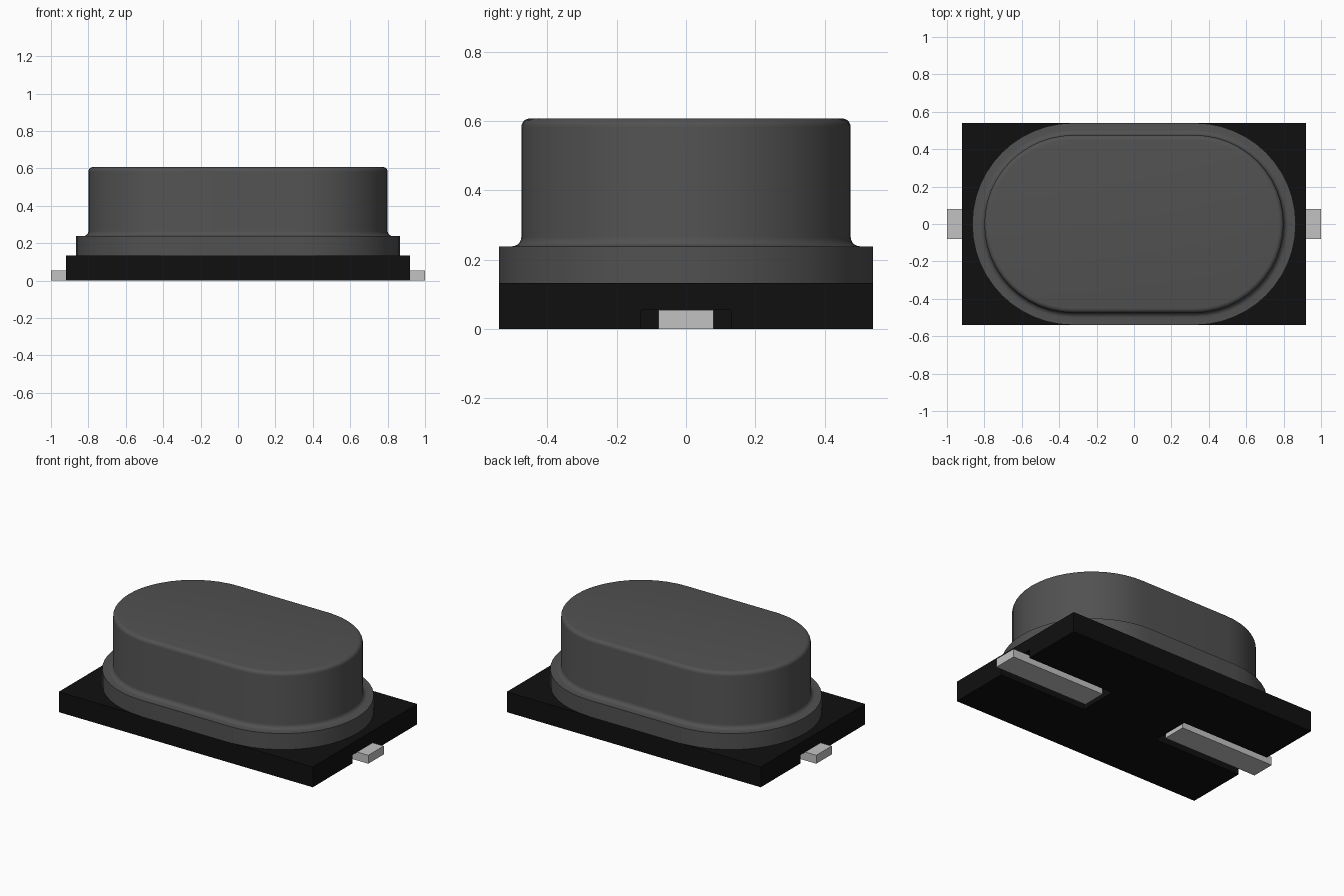
import bpy, bmesh, math

cube = bpy.data.objects.get("Cube")
if cube:
    bpy.data.objects.remove(cube, do_unlink=True)


def material(name, rgb):
    m = bpy.data.materials.new(name)
    m.use_nodes = True
    m.diffuse_color = (*rgb, 1)
    m.node_tree.nodes["Principled BSDF"].inputs["Base Color"].default_value = (*rgb, 1)
    return m


BLACK = material("black plastic", (0.005, 0.005, 0.005))
DARK = material("dark grey metal", (0.083, 0.083, 0.083))
SILVER = material("silver metal", (0.54, 0.54, 0.54))


def add_object(name, bm, mat):
    bmesh.ops.recalc_face_normals(bm, faces=bm.faces)
    me = bpy.data.meshes.new(name)
    bm.to_mesh(me)
    bm.free()
    ob = bpy.data.objects.new(name, me)
    bpy.context.collection.objects.link(ob)
    me.materials.append(mat)
    return ob


def box(name, lo, hi, mat):
    bm = bmesh.new()
    bmesh.ops.create_cube(bm, size=1)
    for v in bm.verts:
        v.co = [l if c < 0 else h for c, l, h in zip(v.co, lo, hi)]
    return add_object(name, bm, mat)


def activate(ob):
    bpy.ops.object.select_all(action='DESELECT')
    ob.select_set(True)
    bpy.context.view_layer.objects.active = ob


# Base plate with an open slot under each end
base = box("base_plate", (-0.92, -0.54, 0), (0.92, 0.54, 0.133), BLACK)
for side in (-1, 1):
    x0, x1 = sorted((side * 0.28, side * 1.1))
    cutter = box("slot_cutter", (x0, -0.13, -0.1), (x1, 0.13, 0.055), BLACK)
    cutter.hide_render = True
    cut = base.modifiers.new("slot", 'BOOLEAN')
    cut.operation = 'DIFFERENCE'
    cut.solver = 'EXACT'
    cut.object = cutter
    activate(base)
    bpy.ops.object.modifier_apply(modifier=cut.name)
    bpy.data.objects.remove(cutter, do_unlink=True)

# Flat leads lying in the slots
for name, side in (("right_lead", -1), ("left_lead", 1)):
    x0, x1 = sorted((side * 0.31, side * 1.0))
    box(name, (x0, -0.08, 0), (x1, 0.08, 0.055), SILVER)


# Can: stadium-shaped rings lofted along a flange, fillet and rounded-top profile
def arc(cr, cz, r, a0, a1, n=5):
    return [(cr + r * math.cos(math.radians(a0 + (a1 - a0) * i / n)),
             cz + r * math.sin(math.radians(a0 + (a1 - a0) * i / n)))
            for i in range(n + 1)]


def stadium(bm, radius, z, half=0.325, n=24):
    ring = []
    for cx, start in ((half, -90), (-half, 90)):
        for i in range(n + 1):
            a = math.radians(start + 180 * i / n)
            ring.append(bm.verts.new((cx + radius * math.cos(a), radius * math.sin(a), z)))
    return ring


profile = [(0.54, 0.133), (0.54, 0.238)]
profile += arc(0.502, 0.265, 0.027, 270, 180)
profile += arc(0.45, 0.582, 0.025, 0, 90)

bm = bmesh.new()
rings = [stadium(bm, r, z) for r, z in profile]
for low, high in zip(rings, rings[1:]):
    for i in range(len(low)):
        j = (i + 1) % len(low)
        bm.faces.new((low[i], low[j], high[j], high[i]))
bm.faces.new(rings[0][::-1])
bm.faces.new(rings[-1])
can = add_object("metal_can", bm, DARK)
activate(can)
bpy.ops.object.shade_smooth_by_angle(angle=math.radians(35))
